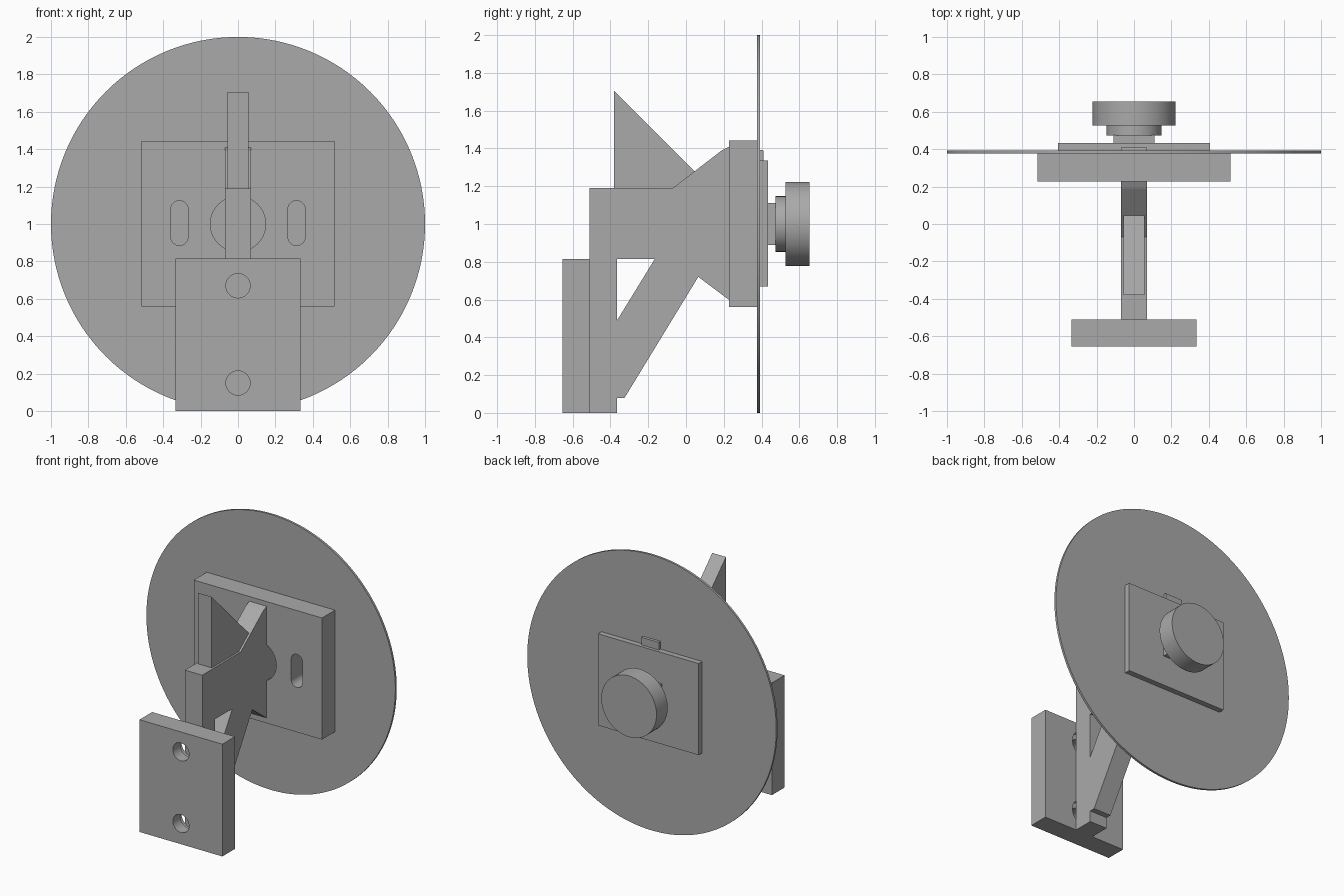
import bpy, bmesh, math
from mathutils import Matrix, Vector

cube = bpy.data.objects.get("Cube")
if cube:
    bpy.data.objects.remove(cube, do_unlink=True)

grey = bpy.data.materials.new("plain_grey")
grey.use_nodes = True
colour = (0.4, 0.4, 0.4, 1)
grey.diffuse_color = colour
grey.node_tree.nodes["Principled BSDF"].inputs["Base Color"].default_value = colour

AXIS_Z = 1.0  # height of the disc axis


def finish(name, bm):
    bmesh.ops.recalc_face_normals(bm, faces=bm.faces)
    mesh = bpy.data.meshes.new(name)
    bm.to_mesh(mesh)
    bm.free()
    obj = bpy.data.objects.new(name, mesh)
    bpy.context.collection.objects.link(obj)
    mesh.materials.append(grey)
    return obj


def extrude(name, points, offset):
    bm = bmesh.new()
    face = bm.faces.new([bm.verts.new(p) for p in points])
    result = bmesh.ops.extrude_face_region(bm, geom=[face])
    verts = [v for v in result["geom"] if isinstance(v, bmesh.types.BMVert)]
    bmesh.ops.translate(bm, verts=verts, vec=Vector(offset))
    return finish(name, bm)


def side_profile(name, points, half):
    return extrude(name, [(-half, y, z) for y, z in points], (2 * half, 0, 0))


def plate(name, half, y0, y1, z0, z1):
    return side_profile(name, [(y0, z0), (y1, z0), (y1, z1), (y0, z1)], half)


def disc(name, radius, y0, y1, z=AXIS_Z, sides=64):
    bm = bmesh.new()
    place = Matrix.Translation((0, (y0 + y1) / 2, z)) @ Matrix.Rotation(math.pi / 2, 4, "X")
    bmesh.ops.create_cone(bm, cap_ends=True, segments=sides, radius1=radius,
                          radius2=radius, depth=y1 - y0, matrix=place)
    return finish(name, bm)


def slot(name, x, half, z0, z1, y0, y1):
    points = []
    for centre, start in ((z1 - half, 0), (z0 + half, math.pi)):
        for i in range(13):
            a = start + math.pi * i / 12
            points.append((x + half * math.cos(a), y0, centre + half * math.sin(a)))
    return extrude(name, points, (0, y1 - y0, 0))


def cut(target, cutter):
    cutter.hide_render = True
    cutter.hide_set(True)
    mod = target.modifiers.new("cut", "BOOLEAN")
    mod.operation = "DIFFERENCE"
    mod.solver = "EXACT"
    mod.object = cutter


def smooth(obj):
    bpy.ops.object.select_all(action="DESELECT")
    obj.select_set(True)
    bpy.context.view_layer.objects.active = obj
    bpy.ops.object.shade_smooth_by_angle(angle=math.radians(30))


# Wall plate with two counterbored screw holes
wall_plate = plate("wall_plate", 0.333, -0.655, -0.51, 0, 0.815)
for i, z in enumerate((0.67, 0.15)):
    cut(wall_plate, disc(f"screw_hole_cutter_{i}", 0.065, -0.7, -0.45, z, 32))
    cut(wall_plate, disc(f"counterbore_cutter_{i}", 0.1, -0.57, -0.45, z, 32))

# Bracket web, reaching through the mounting plate as a small tab
web = side_profile("bracket_web", [
    (-0.51, 0), (-0.365, 0), (-0.365, 0.08), (-0.325, 0.08), (0.065, 0.72),
    (0.225, 0.6), (0.37, 0.6), (0.37, 0.7), (0.41, 0.7), (0.41, 1.39),
    (0.23, 1.41), (0.19, 1.39), (-0.07, 1.19), (-0.51, 1.19)], 0.07)
cut(web, side_profile("web_window_cutter", [
    (-0.365, 0.49), (-0.165, 0.815), (-0.365, 0.815)], 0.2))

# Triangular fin standing on the web
side_profile("top_fin", [(-0.38, 1.15), (0.05, 1.15), (0.05, 1.275), (-0.38, 1.705)], 0.055)

# Mounting plate with centre hole and two slots
mount = plate("mounting_plate", 0.515, 0.228, 0.377, 0.56, 1.443)
cut(mount, disc("centre_hole_cutter", 0.148, 0.1, 0.5, sides=48))
for side, x in (("right", -0.313), ("left", 0.313)):
    cut(mount, slot(f"{side}_slot_cutter", x, 0.046, 0.885, 1.125, 0.1, 0.5))

# Large thin disc and its clamping plate
smooth(disc("large_disc", 1.0, 0.377, 0.393, sides=128))
plate("clamp_plate", 0.405, 0.39, 0.433, 0.67, 1.335)

# Square neck, collar and knob
plate("knob_neck", 0.11, 0.43, 0.475, 0.89, 1.11)
smooth(disc("knob_collar", 0.147, 0.473, 0.53))
smooth(disc("knob", 0.222, 0.527, 0.655))
